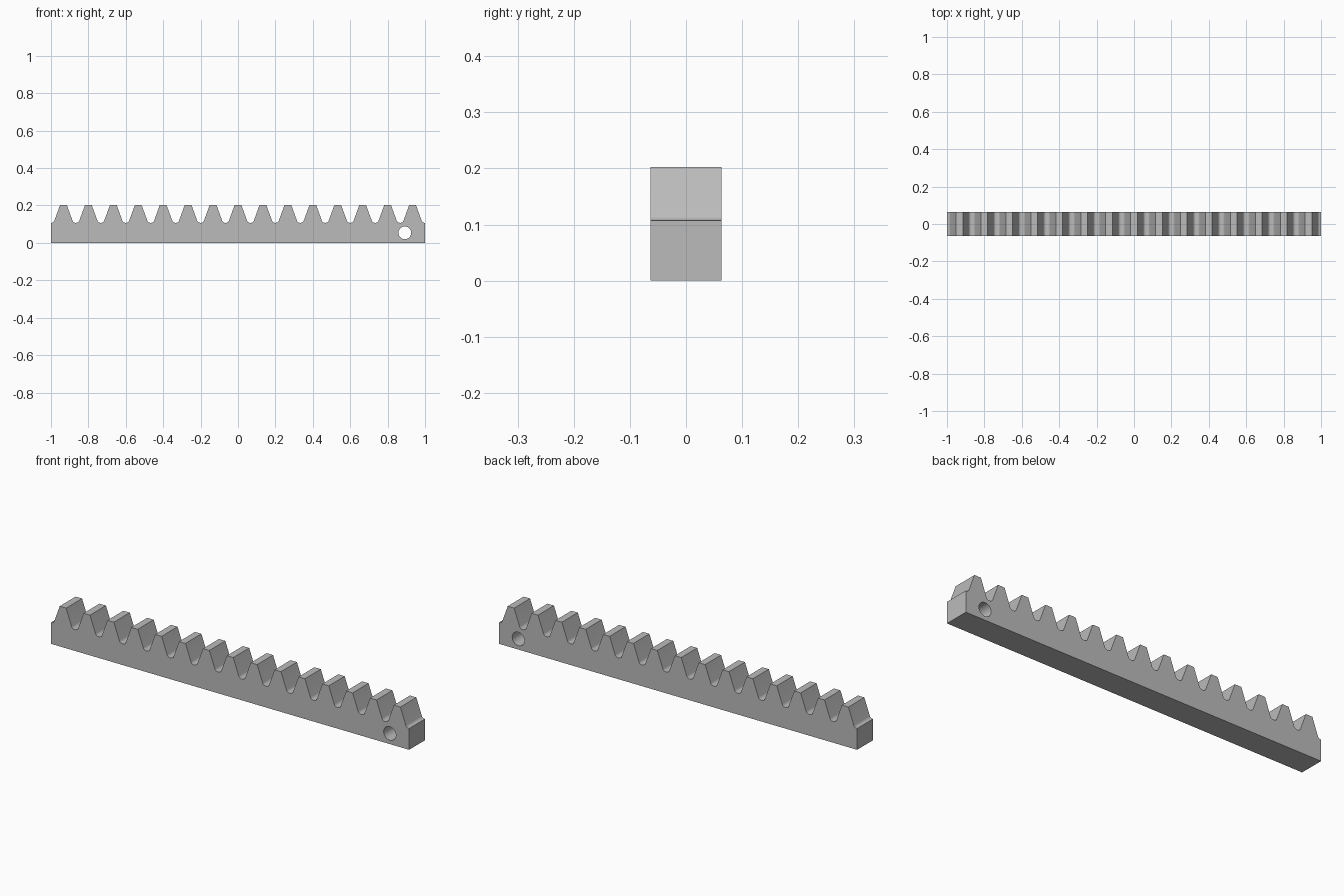
import bpy, bmesh, math
from mathutils import Vector

if "Cube" in bpy.data.objects:
    bpy.data.objects.remove(bpy.data.objects["Cube"])

TEETH = 15
PITCH = 2.0 / TEETH
M = PITCH / math.pi            # gear module
TOP, HALF_W = 0.203, 0.0635
ROOT = TOP - 2.25 * M
FILLET, STEPS = 0.38 * M, 6
SLOPE = math.radians(20)

metal = bpy.data.materials.new("grey_metal")
metal.diffuse_color = (0.5, 0.5, 0.5, 1)
metal.use_nodes = True
metal.node_tree.nodes["Principled BSDF"].inputs["Base Color"].default_value = metal.diffuse_color


def half_tooth():
    """Right side of one tooth, from the tip down to the root fillet."""
    tip = PITCH / 4 - M * math.tan(SLOPE)
    base = PITCH / 4 + 1.25 * M * math.tan(SLOPE)
    cx = base + FILLET * math.tan((math.pi / 2 - SLOPE) / 2)
    pts = [(tip, TOP)]
    for i in range(STEPS + 1):
        a = math.pi + SLOPE + (math.pi / 2 - SLOPE) * i / STEPS
        pts.append((cx + FILLET * math.cos(a), ROOT + FILLET + FILLET * math.sin(a)))
    return pts


# Toothed bar: outline in the xz plane, extruded along y
right = half_tooth()
tooth = [(-x, z) for x, z in reversed(right)] + right
outline = [(-1, 0), (-1, ROOT)]
for i in range(TEETH):
    c = -1 + PITCH * (i + 0.5)
    outline += [(c + x, z) for x, z in tooth]
outline += [(1, ROOT), (1, 0)]

bm = bmesh.new()
face = bm.faces.new([bm.verts.new((x, -HALF_W, z)) for x, z in outline])
ext = bmesh.ops.extrude_face_region(bm, geom=[face])
bmesh.ops.translate(bm, vec=Vector((0, 2 * HALF_W, 0)),
                    verts=[v for v in ext["geom"] if isinstance(v, bmesh.types.BMVert)])
bmesh.ops.recalc_face_normals(bm, faces=bm.faces)
mesh = bpy.data.meshes.new("gear_rack")
bm.to_mesh(mesh)
bm.free()
rack = bpy.data.objects.new("gear_rack", mesh)
bpy.context.collection.objects.link(rack)
mesh.materials.append(metal)

# Mounting hole near the right end
bpy.ops.mesh.primitive_cylinder_add(vertices=48, radius=0.034, depth=0.3,
                                    location=(0.892, 0, ROOT / 2),
                                    rotation=(math.pi / 2, 0, 0))
cutter = bpy.context.object
cutter.name = "hole_cutter"
cutter.data.materials.append(metal)

cut = rack.modifiers.new("mounting_hole", "BOOLEAN")
cut.object, cut.operation, cut.solver = cutter, "DIFFERENCE", "EXACT"
bpy.context.view_layer.objects.active = rack
cutter.select_set(False)
rack.select_set(True)
bpy.ops.object.modifier_apply(modifier=cut.name)
bpy.data.objects.remove(cutter)

# Smooth the fillets and hole, keep the flat edges sharp
bpy.ops.object.shade_smooth_by_angle(angle=math.radians(18))
